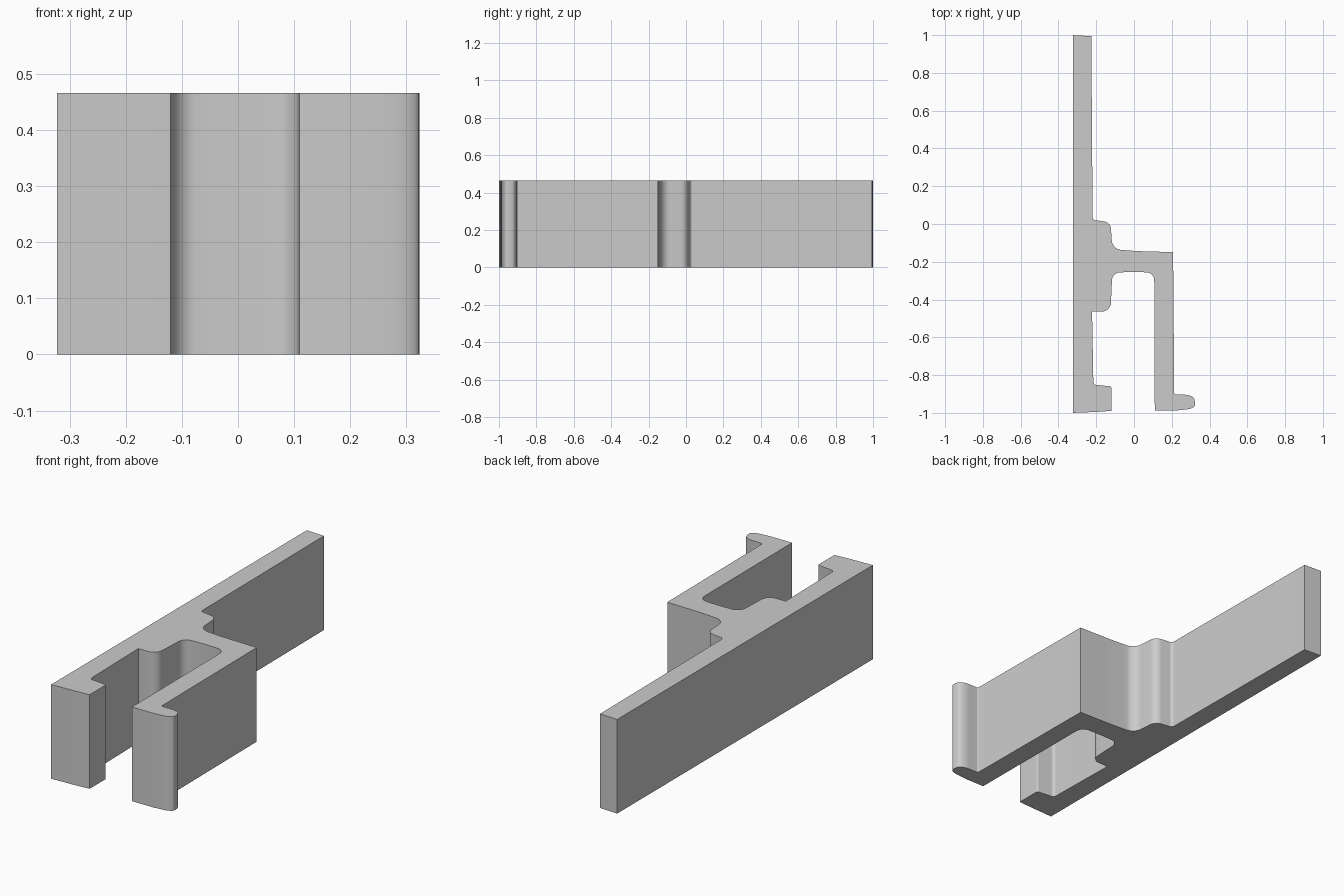
import bpy, bmesh
from mathutils import Vector

if "Cube" in bpy.data.objects:
    bpy.data.objects.remove(bpy.data.objects["Cube"])

HEIGHT = 0.466
STEPS = 8

# Cross-section corners, counter-clockwise: x, y, corner rounding
CORNERS = [
    # foot of the back plate and its small hook
    (-0.323, -1.0, 0), (-0.2, -0.995, 0), (-0.12, -0.989, 0),
    (-0.12, -0.86, 0.008), (-0.215, -0.85, 0.015), (-0.222, -0.463, 0),
    # inner channel
    (-0.124, -0.463, 0.045), (-0.115, -0.258, 0.04),
    (0.0, -0.253, 0.06), (0.107, -0.258, 0.04),
    # front leg with rounded outward lip
    (0.11, -0.987, 0), (0.225, -0.987, 0), (0.318, -0.978, 0.045),
    (0.326, -0.945, 0.02), (0.31, -0.904, 0.045), (0.213, -0.903, 0.006),
    # bridge, step and tall plate
    (0.207, -0.149, 0), (0.0, -0.143, 0.05), (-0.115, -0.133, 0.045),
    (-0.124, 0.009, 0.035), (-0.219, 0.022, 0.014),
    (-0.226, 0.994, 0), (-0.323, 1.0, 0),
]


def rounded(corners):
    """Replace each rounded corner by a short curve between its neighbours."""
    out = []
    for i, (x, y, r) in enumerate(corners):
        p = Vector((x, y))
        if r == 0:
            out.append(p)
            continue
        to_prev = Vector(corners[i - 1][:2]) - p
        to_next = Vector(corners[(i + 1) % len(corners)][:2]) - p
        a = p + to_prev.normalized() * min(r, to_prev.length * 0.49)
        b = p + to_next.normalized() * min(r, to_next.length * 0.49)
        # rational curve: the middle weight makes it close to a circular arc
        for k in range(STEPS + 1):
            t = k / STEPS
            w0, w1, w2 = (1 - t) ** 2, 1.414 * t * (1 - t), t * t
            out.append((a * w0 + p * w1 + b * w2) / (w0 + w1 + w2))
    return out


# Extruded clip profile
bm = bmesh.new()
face = bm.faces.new([bm.verts.new((p.x, p.y, 0)) for p in rounded(CORNERS)])
ext = bmesh.ops.extrude_face_region(bm, geom=[face], use_keep_orig=True)
top = [g for g in ext["geom"] if isinstance(g, bmesh.types.BMVert)]
bmesh.ops.translate(bm, verts=top, vec=(0, 0, HEIGHT))
bmesh.ops.recalc_face_normals(bm, faces=bm.faces[:])
mesh = bpy.data.meshes.new("clip_profile")
bm.to_mesh(mesh)
bm.free()

clip = bpy.data.objects.new("clip_profile", mesh)
bpy.context.collection.objects.link(clip)
bpy.context.view_layer.objects.active = clip
clip.select_set(True)
bpy.ops.object.shade_smooth_by_angle()
